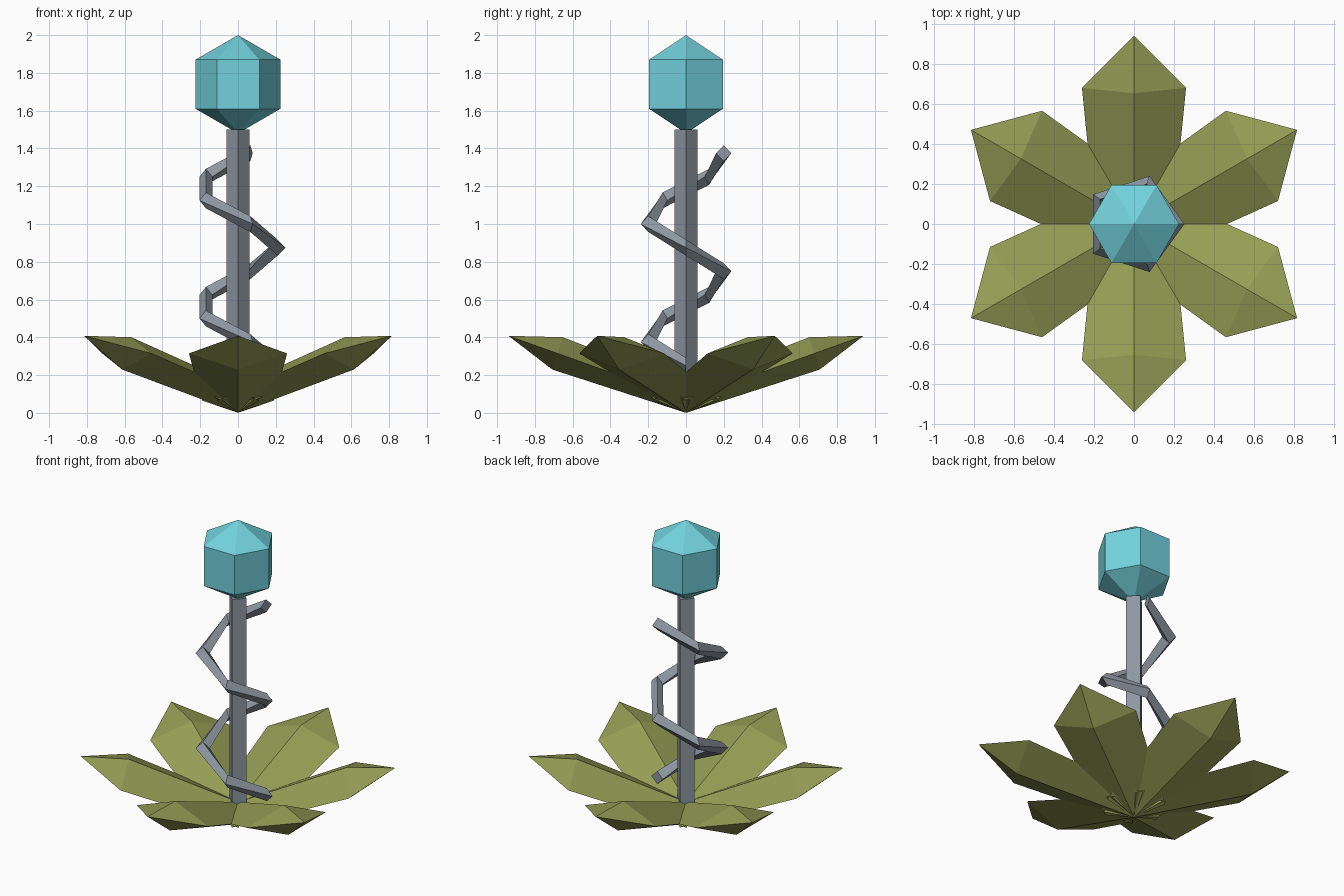
import bpy
from math import sin, cos, radians
from mathutils import Vector, Matrix

cube = bpy.data.objects.get("Cube")
if cube:
    bpy.data.objects.remove(cube, do_unlink=True)


def material(name, rgb):
    m = bpy.data.materials.new(name)
    m.use_nodes = True
    m.diffuse_color = (*rgb, 1)
    m.node_tree.nodes["Principled BSDF"].inputs["Base Color"].default_value = (*rgb, 1)
    return m


olive = material("olive leaf", (0.30, 0.34, 0.09))
grey = material("grey stem", (0.27, 0.31, 0.36))
teal = material("teal bulb", (0.17, 0.64, 0.72))


def loft(name, rings, mat):
    """Skin a list of rings; a ring of one point makes a tip, others are capped."""
    verts, faces, starts = [], [], []
    for ring in rings:
        starts.append(len(verts))
        verts += ring
    for a, b, i, j in zip(rings, rings[1:], starts, starts[1:]):
        n = max(len(a), len(b))
        for k in range(n):
            q = (k + 1) % n
            if len(a) == 1:
                faces.append((i, j + q, j + k))
            elif len(b) == 1:
                faces.append((i + k, i + q, j))
            else:
                faces.append((i + k, i + q, j + q, j + k))
    if len(rings[0]) > 1:
        faces.append(tuple(reversed(range(len(rings[0])))))
    if len(rings[-1]) > 1:
        faces.append(tuple(starts[-1] + k for k in range(len(rings[-1]))))
    mesh = bpy.data.meshes.new(name)
    mesh.from_pydata(verts, [], faces)
    mesh.materials.append(mat)
    obj = bpy.data.objects.new(name, mesh)
    bpy.context.collection.objects.link(obj)
    return obj


def polygon(n, radius, z):
    if radius == 0:
        return [Vector((0, 0, z))]
    return [Vector((radius * cos(radians(360 * k / n)), radius * sin(radians(360 * k / n)), z))
            for k in range(n)]


# Bulb: six-sided prism with pointed ends
loft("bulb", [polygon(6, r, z) for r, z in ((0, 1.48), (0.225, 1.61), (0.225, 1.87), (0, 2))], teal)

# Stem: square post standing cornerwise
loft("stem", [polygon(4, 0.061, z) for z in (0.08, 1.5)], grey)

# Vine: diamond section winding around the stem, five bends per turn
rings = []
for k in range(10):
    turn = Matrix.Rotation(radians(-72 * k), 3, "Z")
    z = 0.25 + 0.125 * k
    rings.append([turn @ Vector((0.21 + dr, 0, z + dz))
                  for dr, dz in ((0.042, 0), (0, -0.042), (-0.042, 0), (0, 0.042))])
loft("vine", rings, grey)

# Leaves: tapered diamond sections, tilted up, ending in a point
def leaf_ring(r, z, half_width, half_thick):
    # centre of the section, with its thickness square to the tilted leaf
    up = Vector((-sin(radians(18)), 0, cos(radians(18)))) * half_thick
    side = Vector((0, half_width, 0))
    c = Vector((r, 0, z))
    return [c + side, c + up, c - side, c - up]


for n in range(6):
    turn = Matrix.Rotation(radians(30 + 60 * n), 3, "Z")
    shape = [leaf_ring(-0.021, 0.065, 0.19, 0.068),
             leaf_ring(0.68, 0.315, 0.26, 0.09),
             [Vector((0.94, 0, 0.408))]]
    loft(f"leaf_{n + 1}", [[turn @ v for v in ring] for ring in shape], olive)

# Make every part face outward
import bmesh
for obj in bpy.context.collection.objects:
    if obj.type == "MESH" and obj.name.split("_")[0] in ("bulb", "stem", "vine", "leaf"):
        bm = bmesh.new()
        bm.from_mesh(obj.data)
        bmesh.ops.recalc_face_normals(bm, faces=bm.faces)
        bm.to_mesh(obj.data)
        bm.free()
